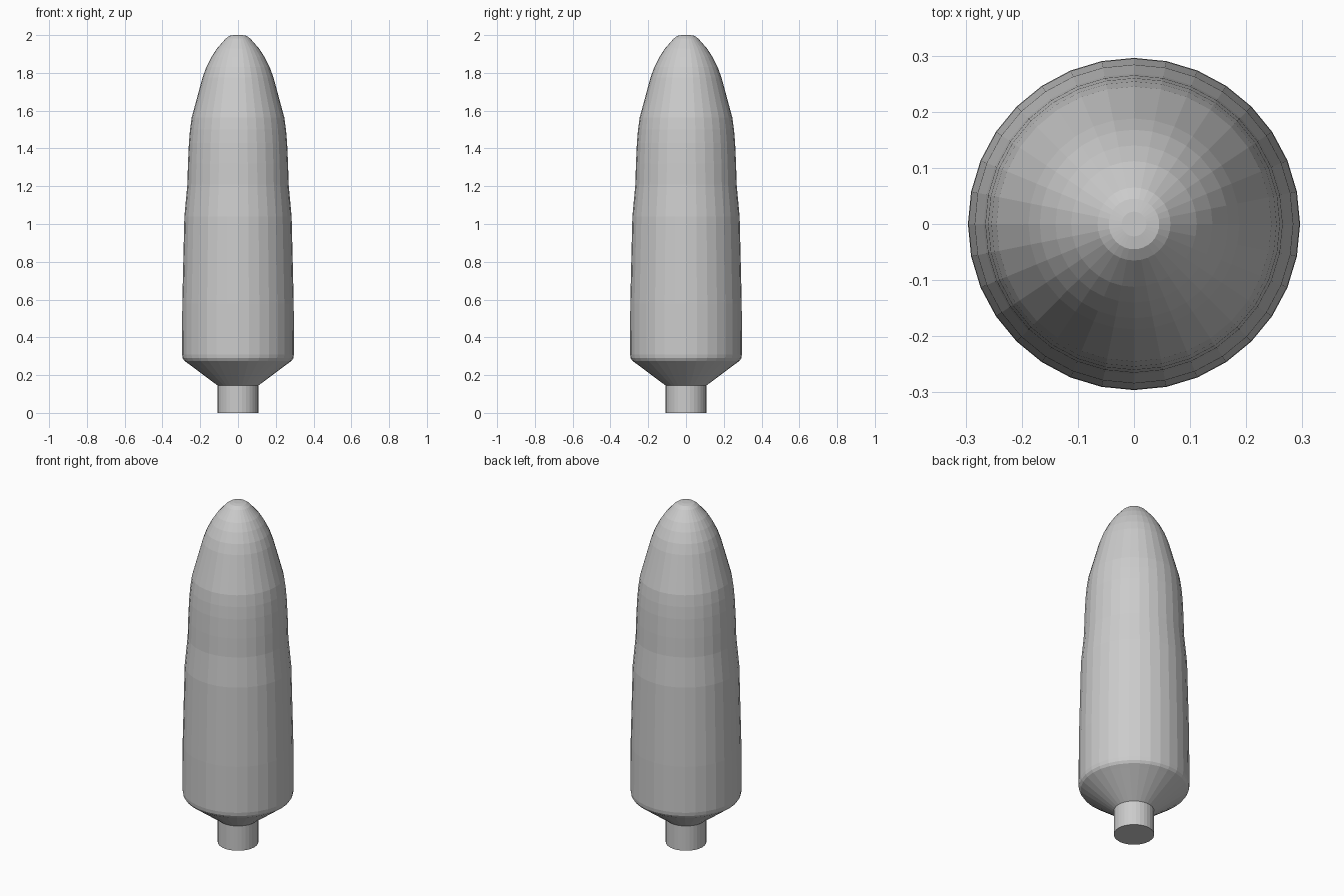
import bpy, bmesh, math

if "Cube" in bpy.data.objects:
    bpy.data.objects.remove(bpy.data.objects["Cube"])

SIDES = 32


def lathe(name, profile):
    """Revolve (radius, z) rings around z and cap both ends."""
    bm = bmesh.new()
    rings = []
    for r, z in profile:
        rings.append([bm.verts.new((r * math.cos(2 * math.pi * i / SIDES),
                                    r * math.sin(2 * math.pi * i / SIDES), z))
                      for i in range(SIDES)])
    for a, b in zip(rings, rings[1:]):
        for i in range(SIDES):
            j = (i + 1) % SIDES
            bm.faces.new((a[i], a[j], b[j], b[i]))
    bm.faces.new(rings[0][::-1])
    bm.faces.new(rings[-1])
    mesh = bpy.data.meshes.new(name)
    bm.to_mesh(mesh)
    bm.free()
    obj = bpy.data.objects.new(name, mesh)
    bpy.context.collection.objects.link(obj)
    return obj


# Stem, flared underside, tall tapering body and blunt rounded nose
lathe("tapered_body", [
    (0.108, 0.0), (0.108, 0.145),
    (0.265, 0.262), (0.284, 0.276), (0.293, 0.29), (0.296, 0.31),
    (0.295, 0.58), (0.284, 1.04), (0.268, 1.21), (0.265, 1.32),
    (0.260, 1.43), (0.254, 1.50), (0.245, 1.565),
    (0.188, 1.775), (0.168, 1.83), (0.140, 1.885), (0.112, 1.928),
    (0.065, 1.982), (0.045, 1.996), (0.022, 2.0),
])
